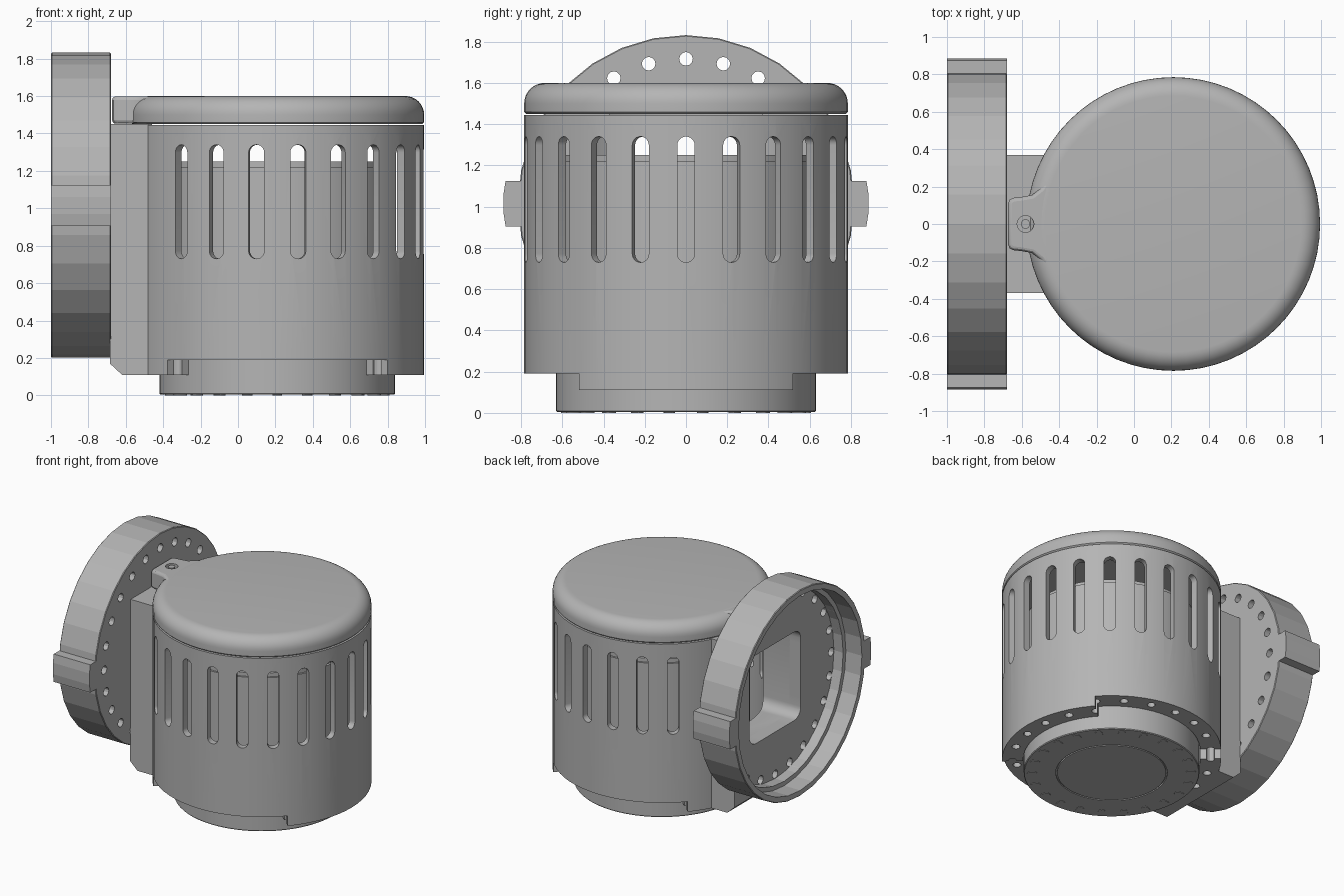
import bpy, bmesh
from math import pi, sin, cos, radians, tau
from mathutils import Matrix

cube = bpy.data.objects.get("Cube")
if cube:
    bpy.data.objects.remove(cube, do_unlink=True)

grey = bpy.data.materials.new("plain_grey")
grey.use_nodes = True
GREY = (0.46, 0.46, 0.46, 1)
grey.diffuse_color = GREY
grey.node_tree.nodes["Principled BSDF"].inputs["Base Color"].default_value = GREY

CX = 0.21          # drum axis
R = 0.785          # drum radius
FZ = 1.017         # flange centre height
STEP = tau / 22    # slot spacing
DRUM = Matrix.Translation((CX, 0, 0))
# local z -> world x, local x -> world y, local y -> world z
SIDE = Matrix(((0, 0, 1, 0), (1, 0, 0, 0), (0, 1, 0, 0), (0, 0, 0, 1)))


def finish(name, bm, smooth=True):
    bmesh.ops.recalc_face_normals(bm, faces=bm.faces)
    mesh = bpy.data.meshes.new(name)
    bm.to_mesh(mesh)
    bm.free()
    mesh.materials.append(grey)
    ob = bpy.data.objects.new(name, mesh)
    bpy.context.collection.objects.link(ob)
    if smooth:
        shade(ob)
    return ob


def activate(ob):
    bpy.ops.object.select_all(action='DESELECT')
    ob.select_set(True)
    bpy.context.view_layer.objects.active = ob


def shade(ob):
    activate(ob)
    bpy.ops.object.shade_smooth_by_angle(angle=radians(30))


def prism(bm, pts, low, high, mat=Matrix()):
    """Extrude a 2D outline along local z."""
    face = bm.faces.new([bm.verts.new(mat @ Matrix.Translation((x, y, low)).translation)
                         for x, y in pts])
    ext = bmesh.ops.extrude_face_region(bm, geom=[face])
    verts = [g for g in ext["geom"] if isinstance(g, bmesh.types.BMVert)]
    direction = mat.to_3x3() @ Matrix.Translation((0, 0, high - low)).translation
    bmesh.ops.translate(bm, verts=verts, vec=direction)


def solid(name, pts, low, high, mat=Matrix(), smooth=True):
    bm = bmesh.new()
    prism(bm, pts, low, high, mat)
    return finish(name, bm, smooth)


def lathe(name, profile, mat, steps=64, closed=False, smooth=True):
    bm = bmesh.new()
    verts = [bm.verts.new((r, 0, z)) for r, z in profile]
    edges = [bm.edges.new(p) for p in zip(verts, verts[1:])]
    if closed:
        edges.append(bm.edges.new((verts[-1], verts[0])))
    bmesh.ops.spin(bm, geom=verts + edges, cent=(0, 0, 0), axis=(0, 0, 1),
                   angle=tau, steps=steps, use_duplicate=False)
    bmesh.ops.remove_doubles(bm, verts=bm.verts, dist=1e-4)
    bmesh.ops.transform(bm, matrix=mat, verts=bm.verts)
    return finish(name, bm, smooth)


def circle(r, n=16, x=0, y=0):
    return [(x + r * cos(tau * i / n), y + r * sin(tau * i / n)) for i in range(n)]


def rounded(hx, hy, r, y=0, n=6):
    """Rounded rectangle outline."""
    pts = []
    for q, (sx, sy) in enumerate(((1, 1), (-1, 1), (-1, -1), (1, -1))):
        for i in range(n + 1):
            a = (q + i / n) * pi / 2
            pts.append((sx * (hx - r) + r * cos(a), y + sy * (hy - r) + r * sin(a)))
    return pts


def cut(ob, cutter):
    cutter.hide_render = True
    mod = ob.modifiers.new("cut", 'BOOLEAN')
    mod.operation = 'DIFFERENCE'
    mod.solver = 'EXACT'
    mod.object = cutter
    activate(ob)
    bpy.ops.object.modifier_apply(modifier=mod.name)


# Cutters
bm = bmesh.new()
for k in range(-8, 9):
    prism(bm, rounded(0.042, 0.305, 0.0419, 1.035), 0.68, 0.9,
          DRUM @ Matrix.Rotation(k * STEP, 4, 'Z') @ SIDE)
slot_cutter = finish("slot_cutter", bm)

bm = bmesh.new()
for k in range(22):
    a = (k + 0.5) * STEP
    prism(bm, circle(0.03, 12, 0.71 * cos(a), 0.71 * sin(a)), 0, 0.3, DRUM)
floor_hole_cutter = finish("floor_hole_cutter", bm)

bm = bmesh.new()
for s in (1, -1):
    a = radians(41.4)
    prism(bm, [(0, 0), (1.4 * cos(a), s * 1.4 * sin(a)), (-1.4 * cos(a), s * 1.4 * sin(a))],
          0, 0.19, DRUM)
notch_cutter = finish("notch_cutter", bm)

bm = bmesh.new()
for k in range(24):
    a = k * tau / 24
    prism(bm, circle(0.033, 12, 0.7 * cos(a), FZ + 0.7 * sin(a)), -0.95, -0.6, SIDE)
flange_hole_cutter = finish("flange_hole_cutter", bm)

window_cutter = solid("window_cutter", rounded(0.32, 0.35, 0.08, 1.0), -1.1, -0.3, SIDE)
drum_cutter = solid("drum_cutter", circle(0.765, 64), -0.5, 2, DRUM)
screw_cutter = solid("screw_cutter", circle(0.045, 20, -0.58), 1.56, 1.7)

# Slotted drum with stepped bottom lip
drum = lathe("drum_body", [(0.635, 0.11), (R, 0.11), (R, 1.445), (0.735, 1.445),
                           (0.735, 0.24), (0.635, 0.24)], DRUM, closed=True)
for c in (slot_cutter, notch_cutter, floor_hole_cutter, window_cutter):
    cut(drum, c)
shade(drum)

# Inner canister, its base showing under the drum
lathe("inner_canister", [(0, 0.004), (0.39, 0.004), (0.39, 0.014), (0.4, 0.014),
                         (0.4, 0.004), (0.625, 0.004), (0.63, 0.01), (0.63, 1.22),
                         (0.615, 1.22), (0.615, 1.25), (0, 1.25)], DRUM)
bm = bmesh.new()
for k in range(22):
    prism(bm, rounded(0.025, 0.035, 0.02, 0.57, 3), 0, 0.006,
          DRUM @ Matrix.Rotation(k * STEP, 4, 'Z'))
finish("base_pads", bm)

# Lid with rounded rim
rim = [(0.685 + 0.1 * cos(i * pi / 16), 1.5 + 0.1 * sin(i * pi / 16)) for i in range(9)]
lathe("lid", [(0, 1.45), (0.775, 1.45), (R, 1.46)] + rim + [(0, 1.6)], DRUM)

# Lid latch tab and its screw
half = [(-0.45, 0.25), (-0.5, 0.19), (-0.545, 0.155), (-0.6, 0.145), (-0.645, 0.14),
        (-0.665, 0.13), (-0.673, 0.11)]
tab = solid("lid_tab", half + [(x, -y) for x, y in reversed(half)], 1.452, 1.598)
bevel = tab.modifiers.new("bevel", 'BEVEL')
bevel.width = 0.02
bevel.segments = 3
bevel.limit_method = 'ANGLE'
bevel.angle_limit = radians(60)
activate(tab)
bpy.ops.object.modifier_apply(modifier=bevel.name)
cut(tab, screw_cutter)
shade(tab)
solid("tab_screw", circle(0.025, 16, -0.58), 1.55, 1.595)

# Neck joining drum and flange
neck_mat = Matrix(((1, 0, 0, 0), (0, 0, -1, 0), (0, 1, 0, 0), (0, 0, 0, 1)))
neck = solid("neck", [(-0.685, 0.17), (-0.62, 0.11), (-0.3, 0.11), (-0.3, 1.45),
                      (-0.685, 1.45)], -0.37, 0.37, neck_mat, smooth=False)
cut(neck, drum_cutter)
cut(neck, window_cutter)
shade(neck)

# Cupped flange, open to the side
flange = lathe("flange", [(0, -0.78), (0.735, -0.78), (0.735, -0.86), (0.77, -0.86),
                          (0.77, -1), (0.81, -1), (0.815, -0.995), (0.815, -0.685),
                          (0.81, -0.68), (0, -0.68)],
               Matrix.Translation((0, 0, FZ)) @ SIDE, steps=32, smooth=False)
cut(flange, flange_hole_cutter)
cut(flange, window_cutter)

# Grip lugs on the flange
for s, name in ((1, "back_lug"), (-1, "front_lug")):
    lug = [(0.79, 0.905), (0.875, 0.905), (0.885, 0.97), (0.885, 1.06),
           (0.875, 1.125), (0.79, 1.125)]
    solid(name, [(s * y, z) for y, z in lug], -1, -0.68, SIDE, smooth=False)

for ob in [o for o in bpy.data.objects if o.name.endswith("_cutter")]:
    bpy.data.objects.remove(ob, do_unlink=True)
